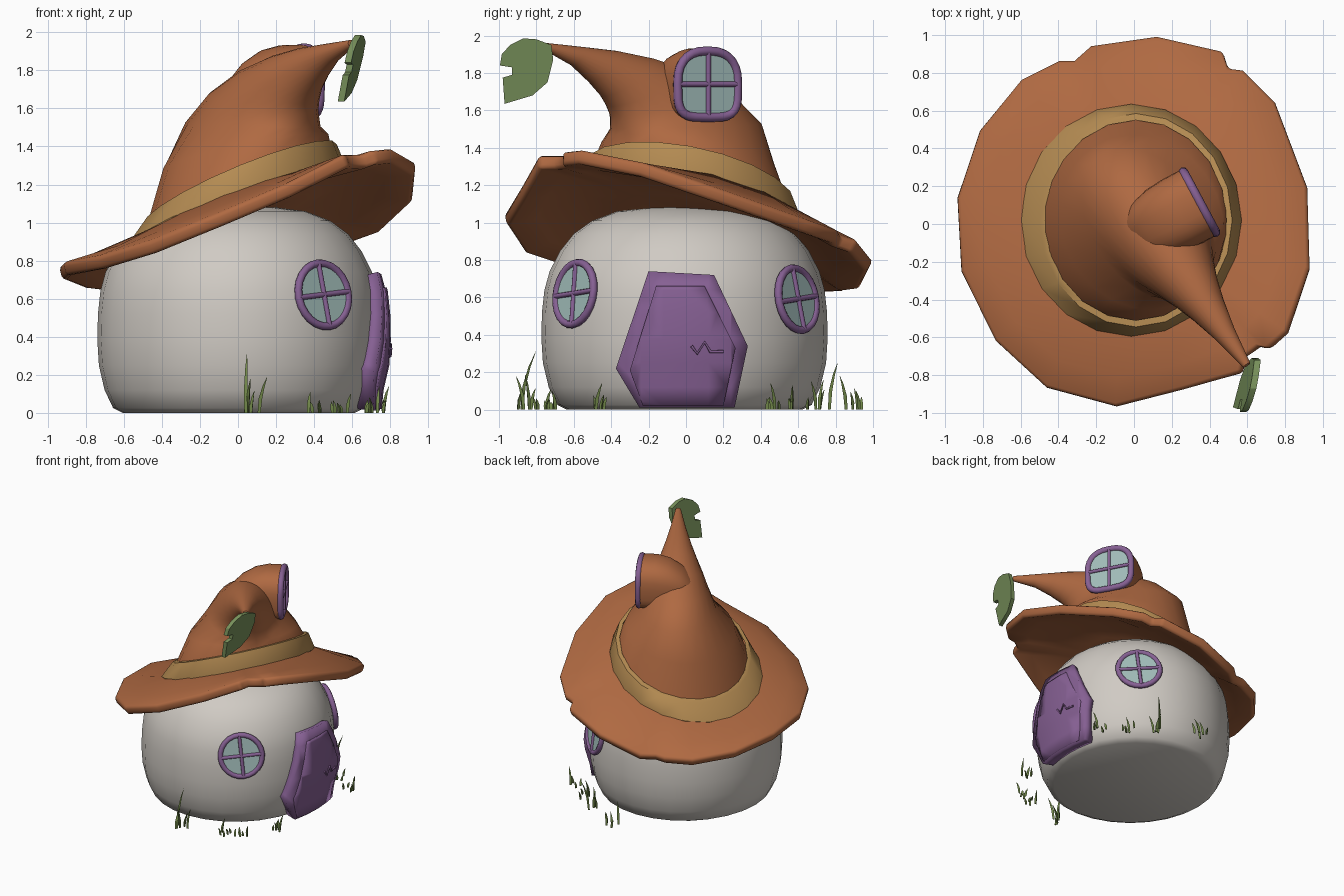
import bpy, bmesh, math, random
from mathutils import Vector, Matrix

if "Cube" in bpy.data.objects:
    bpy.data.objects.remove(bpy.data.objects["Cube"])
random.seed(4)

def mat(name, r, g, b):
    m = bpy.data.materials.new(name)
    m.diffuse_color = (r, g, b, 1)
    m.use_nodes = True
    m.node_tree.nodes["Principled BSDF"].inputs["Base Color"].default_value = m.diffuse_color
    return m

ORANGE = mat("hat_orange", .43, .142, .054)
GOLD = mat("band_gold", .46, .26, .085)
WALL = mat("wall_cream", .63, .595, .55)
PURPLE = mat("trim_purple", .24, .118, .295)
GLASS = mat("window_glass", .36, .51, .49)
LEAF = mat("leaf_green", .19, .285, .105)
GRASS = mat("grass_green", .16, .235, .065)

def finish(ob, m, angle=40):
    ob.data.materials.append(m)
    bpy.ops.object.select_all(action='DESELECT')
    ob.select_set(True)
    bpy.context.view_layer.objects.active = ob
    bpy.ops.object.shade_smooth_by_angle(angle=math.radians(angle))
    return ob

def make(name, verts, faces, m, angle=40, recalc=True, cut=None):
    me = bpy.data.meshes.new(name)
    me.from_pydata([tuple(v) for v in verts], [], faces)
    bm = bmesh.new()
    bm.from_mesh(me)
    if cut:
        res = bmesh.ops.bisect_plane(bm, geom=bm.verts[:] + bm.edges[:] + bm.faces[:],
                                     plane_co=cut[0], plane_no=cut[1], clear_outer=True)
        bmesh.ops.holes_fill(bm, edges=[e for e in bm.edges if e.is_boundary], sides=0)
    if recalc:
        bmesh.ops.recalc_face_normals(bm, faces=bm.faces)
    bm.to_mesh(me)
    bm.free()
    ob = bpy.data.objects.new(name, me)
    bpy.context.collection.objects.link(ob)
    return finish(ob, m, angle)

def loft_data(rings, caps=True, loop=False):
    n, k = len(rings[0]), len(rings)
    verts = [v for r in rings for v in r]
    faces = [(i * n + j, i * n + (j + 1) % n, (i + 1) % k * n + (j + 1) % n, (i + 1) % k * n + j)
             for i in range(k if loop else k - 1) for j in range(n)]
    if caps and not loop:
        faces += [tuple(range(n))[::-1], tuple(range((k - 1) * n, k * n))]
    return verts, faces

def loft(name, rings, m, angle=40, cut=None, **kw):
    return make(name, *loft_data(rings, **kw), m, angle, cut=cut)

def modifier(ob, kind, **props):
    md = ob.modifiers.new(kind.lower(), kind)
    for k, v in props.items():
        setattr(md, k, v)

def tube(name, pts, r, m, closed=False):
    cu = bpy.data.curves.new(name, 'CURVE')
    cu.dimensions, cu.bevel_depth, cu.bevel_resolution = '3D', r, 2
    cu.use_fill_caps = True
    sp = cu.splines.new('POLY')
    sp.points.add(len(pts) - 1)
    for p, q in zip(sp.points, pts):
        p.co = (*q, 1)
    sp.use_cyclic_u = closed
    ob = bpy.data.objects.new(name, cu)
    bpy.context.collection.objects.link(ob)
    cu.materials.append(m)
    return ob

# round cottage wall, cut off under the tilted hat
PROFILE = [(0, .61), (.025, .66), (.12, .705), (.25, .735), (.38, .743), (.52, .74), (.64, .727),
           (.74, .70), (.85, .645), (.94, .575), (1.01, .48), (1.06, .35), (1.085, .15)]

def radius(z):
    for (z0, r0), (z1, r1) in zip(PROFILE, PROFILE[1:]):
        if z <= z1:
            return r0 + (r1 - r0) * (z - z0) / (z1 - z0)
    return .1

def circle(r, z, n=28):
    return [Vector((r * math.cos(a) + .004, r * 1.03 * math.sin(a) - .008, z))
            for a in (2 * math.pi * i / n for i in range(n))]

loft("cottage_wall", [circle(r, z) for z, r in PROFILE], WALL, 50,
     cut=((0, 0, 1.035), (-.37, .16, 1)))

# wavy hat brim: outer edge, going round anticlockwise
EDGE = [(.66, -.65, 1.36), (.71, -.66, 1.38), (.81, -.57, 1.39), (.93, -.23, 1.32), (.92, .2, 1.17),
        (.75, .65, 1.01), (.58, .82, .95), (.50, .83, .93), (.47, .92, .90), (.12, 1.0, .80),
        (-.23, .95, .70), (-.32, .87, .69), (-.4, .87, .69), (-.6, .77, .69), (-.82, .5, .72),
        (-.94, .14, .77), (-.92, -.25, .79), (-.74, -.62, .82), (-.47, -.87, .90), (-.1, -.97, 1.05),
        (.25, -.88, 1.20), (.56, -.79, 1.36), (.58, -.70, 1.36)]

def brim_ring(t):
    ring = []
    for x, y, z in EDGE:
        a = math.atan2(y, x)
        s = 1 + min(t, 0)
        ix, iy = -.015 + .57 * s * math.cos(a), .02 + .60 * s * math.sin(a)
        inner = Vector((ix, iy, 1.08 + .37 * ix - .16 * iy))
        ring.append(inner.lerp(Vector((x, y, z)), max(t, 0)))
    return ring

v, f = loft_data([brim_ring(t) for t in (1, .6, 0, -.35, -.8)], caps=False)
brim = make("hat_brim", v, f, ORANGE, 45, recalc=False)
if brim.data.polygons[0].normal.z < 0:
    brim.data.flip_normals()
modifier(brim, 'SOLIDIFY', thickness=.075, offset=-1)
modifier(brim, 'BEVEL', width=.022, segments=2, limit_method='ANGLE', angle_limit=math.radians(50))

# hat band
def tilted(cx, cy, rx, ry, c, kx, ky, n=20):
    out = []
    for i in range(n):
        a = 2 * math.pi * i / n
        x, y = cx + rx * math.cos(a), cy + ry * math.sin(a)
        out.append(Vector((x, y, c + kx * x + ky * y)))
    return out

loft("hat_band", [tilted(-.015, .02, .58, .61, 1.04, .37, -.16),
                  tilted(-.015, .02, .585, .615, 1.08, .37, -.16),
                  tilted(.01, .02, .51, .565, 1.20, .41, -.18),
                  tilted(.01, .02, .48, .53, 1.205, .41, -.18)], GOLD, 35, loop=True)

# bent hat cone: each ring spans a back and a front point (distance along lean, height) and a half-width
SIDE = Vector((.82, .57, 0))
def oval(sb, zb, sf, zf, ru, k=24):
    B, F = (Vector((.05 + .57 * s, .04 - .82 * s, z)) for s, z in ((sb, zb), (sf, zf)))
    return [(B + F) / 2 + SIDE * ru * math.cos(a) + (B - F) / 2 * math.sin(a)
            for a in (2 * math.pi * i / k for i in range(k))]

def base_oval(c, n, ru, rv, k=24):
    n = Vector(n).normalized()
    u = (SIDE - n * SIDE.dot(n)).normalized()
    w = n.cross(u)
    return [Vector(c) + u * ru * math.cos(a) + w * rv * math.sin(a)
            for a in (2 * math.pi * i / k for i in range(k))]

cone = [base_oval((.01, .02, 1.13), (-.40, .18, 1), .53, .56),
        base_oval((.01, .02, 1.20), (-.40, .18, 1), .505, .545),
        base_oval((.04, .01, 1.37), (-.2, .1, 1), .425, .485)]
cone += [oval(*c) for c in [(-.40, 1.53, .50, 1.50, .30), (-.22, 1.69, .51, 1.57, .245),
                            (.03, 1.81, .54, 1.62, .195), (.28, 1.88, .585, 1.675, .145),
                            (.50, 1.918, .67, 1.75, .10), (.73, 1.94, .79, 1.84, .058),
                            (.955, 1.96, .965, 1.92, .022)]]
loft("hat_cone", cone, ORANGE, 60)

# windows: local frame is width, height, outward
def frame(pos, n, roll=0):
    n = Vector(n).normalized()
    u = Vector((0, 0, 1)).cross(n).normalized()
    w = n.cross(u)
    return Matrix.Translation(pos) @ Matrix((u, w, n)).transposed().to_4x4() @ Matrix.Rotation(roll, 4, 'Z')

def window(name, M, outline, w, h, rim):
    ring = lambda s, z: [M @ Vector((x * s, y * s, z)) for x, y in outline]
    tube(name + "_frame", ring(1, .002), rim, PURPLE, True)
    loft(name + "_glass", [ring(.98, -.05), ring(.98, .008)], GLASS, 30)
    for tag, (dx, dy) in (("upright", (0, h)), ("crossbar", (w, 0))):
        tube(name + "_" + tag, [M @ Vector((s * dx, s * dy, .01)) for s in (-1, 1)], .014, PURPLE)

disc = [(.163 * math.cos(i * math.pi / 12), .168 * math.sin(i * math.pi / 12)) for i in range(24)]
for name, ang, z, roll in (("front_window", -53, .62, .1), ("back_window", 53, .59, .1)):
    a = math.radians(ang)
    d = Vector((math.cos(a), math.sin(a), 0))
    window(name, frame(d * .742 + Vector((0, 0, z)), d + Vector((0, 0, .16)), roll), disc, .163, .165, .021)

# dormer on the hat
def spow(v, p):
    return math.copysign(abs(v) ** p, v)

arch = []
for i in range(28):
    c, s = math.cos(2 * math.pi * i / 28), math.sin(2 * math.pi * i / 28)
    p = .8 if s > 0 else .5
    arch.append((.182 * spow(c, p), .177 * spow(s, p)))
D = frame((.345, .115, 1.74), (.88, .47, 0))
loft("dormer_hood", [[D @ Vector((x * s, y * s + dy, -d)) for x, y in arch] for d, s, dy in
     ((0, 1.09, 0), (.12, 1.09, 0), (.22, 1.04, -.015), (.32, .9, -.05), (.40, .65, -.085), (.445, .25, -.12))],
     ORANGE, 60)
window("dormer_window", D, arch, .182, .177, .025)

# door plates hugging the wall
def door_x(y, z, offset):
    return math.sqrt(radius(max(z, .1)) ** 2 - (.8 * y) ** 2) + offset

def plate(name, pts, offset, thick):
    bm = bmesh.new()
    bm.faces.new([bm.verts.new((0, y, z)) for y, z in pts])
    cuts = [((0, y, 0), (0, 1, 0)) for y in (-.24, -.12, 0, .12, .24)]
    cuts += [((0, 0, z), (0, 0, 1)) for z in (.12, .25, .38, .52, .64)]
    for co, no in cuts:
        bmesh.ops.bisect_plane(bm, geom=bm.verts[:] + bm.edges[:] + bm.faces[:], plane_co=co, plane_no=no)
    for q in bm.verts:
        q.co.x = door_x(q.co.y, q.co.z, offset)
    bm.normal_update()
    if sum(fc.normal.x for fc in bm.faces) < 0:
        bmesh.ops.reverse_faces(bm, faces=bm.faces)
    me = bpy.data.meshes.new(name)
    bm.to_mesh(me)
    bm.free()
    ob = bpy.data.objects.new(name, me)
    bpy.context.collection.objects.link(ob)
    finish(ob, PURPLE, 35)
    modifier(ob, 'SOLIDIFY', thickness=thick, offset=-1)

plate("door_frame", [(-.25, .012), (.26, .012), (.33, .34), (.15, .72), (-.2, .74), (-.375, .22)], .05, .09)
plate("door_panel", [(-.23, .02), (.2, .02), (.265, .33), (.10, .66), (-.16, .66), (-.3, .21)], .06, .03)

# bent door latch
tube("door_latch", [(door_x(y, z, .063), y, z) for y, z in
     ((.03, .34), (.06, .30), (.10, .36), (.13, .31), (.20, .31))], .008, PURPLE)

# leaf at the hat tip
LEAF_OUT = [(-.72, 1.95), (-.80, 1.98), (-.87, 1.985), (-.94, 1.95), (-.985, 1.90), (-.995, 1.84),
            (-.93, 1.83), (-.93, 1.79), (-.98, 1.775), (-.97, 1.635), (-.82, 1.68), (-.74, 1.75), (-.71, 1.87)]
loft("tip_leaf", [[Vector((.60 + (z - 1.83) * .2 + (y + .87) * .2 + dx, y, z)) for y, z in LEAF_OUT]
                  for dx in (-.017, .017)], LEAF, 30)

# grass tufts by the wall
TUFTS = [(.08, -.87, .31), (.39, -.76, .11), (.54, -.70, .10), (.72, -.46, .14),
         (.72, .45, .14), (.57, .60, .13), (.38, .74, .25), (.08, .90, .18)]
verts, faces = [], []
for x, y, h in TUFTS:
    for b in range(5):
        a = random.uniform(0, 6.28)
        hh = h if b == 0 else h * random.uniform(.35, .65)
        base = Vector((x + random.uniform(-.05, .05), y + random.uniform(-.05, .05), 0))
        lean = Vector((math.cos(a), math.sin(a), 0)) * hh * .25
        rings = [[base + lean * t * t + Vector((r * math.cos(k * 2.094 + a), r * math.sin(k * 2.094 + a), hh * t))
                  for k in range(3)] for t, r in ((0, .009), (.4, .011), (.75, .007), (1, .001))]
        v, f = loft_data(rings)
        faces += [tuple(i + len(verts) for i in q) for q in f]
        verts += v
make("grass_tufts", verts, faces, GRASS, 30)
